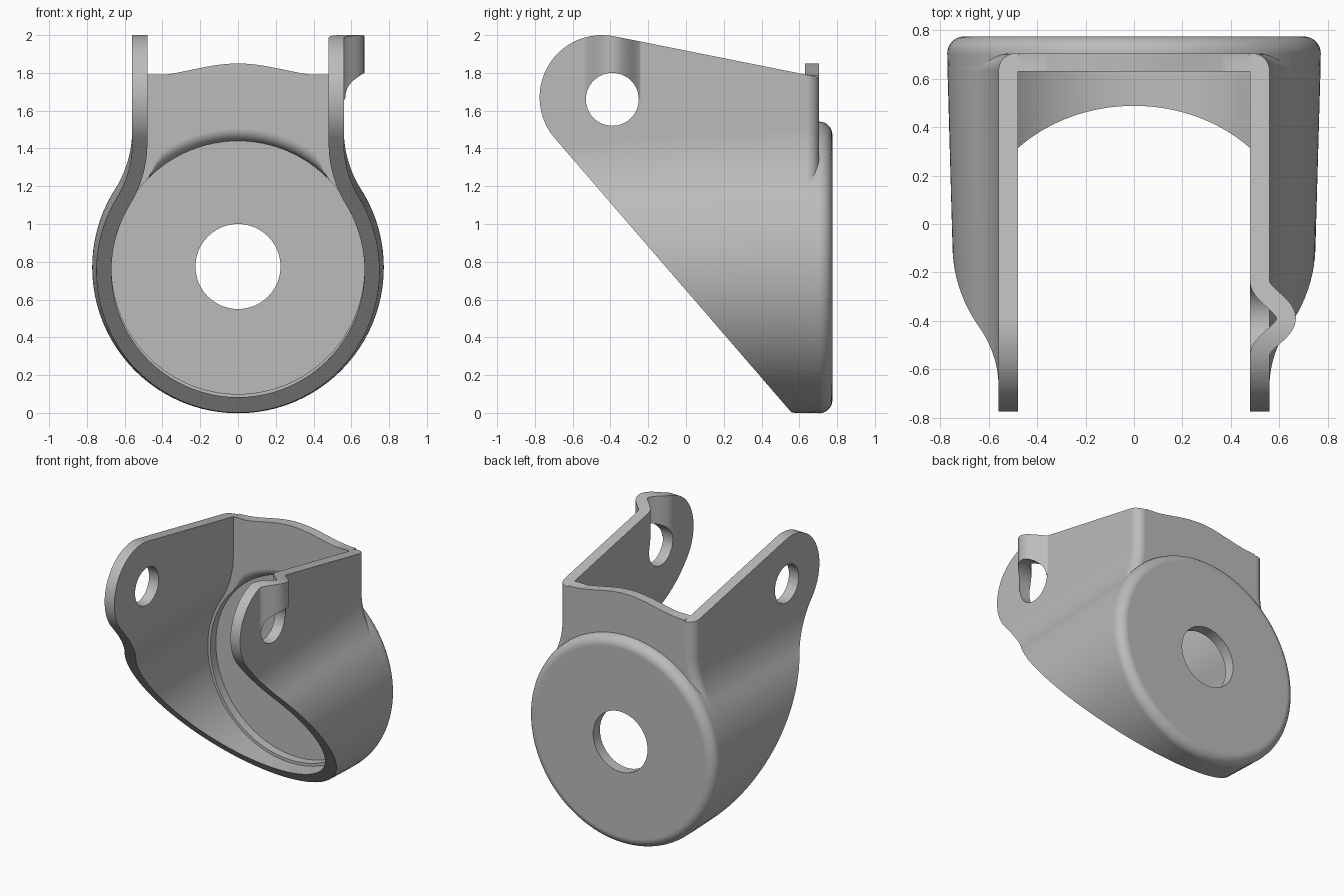
import bpy, bmesh
from math import sin, cos, pi, atan2, sqrt, radians

if "Cube" in bpy.data.objects:
    bpy.data.objects.remove(bpy.data.objects["Cube"])

ZC = 0.77  # height of the round cup's axis


def loft(name, rings):
    """Closed solid through rings of equal point count."""
    bm = bmesh.new()
    vs = [[bm.verts.new(p) for p in ring] for ring in rings]
    n = len(vs[0])
    for a, b in zip(vs, vs[1:]):
        for i in range(n):
            j = (i + 1) % n
            bm.faces.new((a[i], a[j], b[j], b[i]))
    bm.faces.new(vs[0])
    bm.faces.new(vs[-1])
    bmesh.ops.recalc_face_normals(bm, faces=bm.faces)
    me = bpy.data.meshes.new(name)
    bm.to_mesh(me)
    bm.free()
    ob = bpy.data.objects.new(name, me)
    bpy.context.collection.objects.link(ob)
    return ob


def boolean(target, other, op):
    mod = target.modifiers.new("bool", 'BOOLEAN')
    mod.operation, mod.solver, mod.object = op, 'EXACT', other
    bpy.context.view_layer.objects.active = target
    bpy.ops.object.modifier_apply(modifier=mod.name)
    bpy.data.objects.remove(other)


def keyhole(y, off=0.0):
    """Round cup blending into a straight neck, inset by off."""
    R = 0.75 + 0.0286 * (y + 0.1) - off
    w, r = 0.56 - off, 0.6 + off
    dz = sqrt((R + r) ** 2 - (w + r) ** 2)
    a = atan2(dz, w + r)
    half = []
    for i in range(41):
        t = -pi / 2 + (a + pi / 2) * i / 40
        half.append((R * cos(t), ZC + R * sin(t)))
    for i in range(1, 17):
        t = pi + a * (1 - i / 16)
        half.append((w + r + r * cos(t), ZC + dz + r * sin(t)))
    half.append((w, 2.2))
    pts = half + [(-x, z) for x, z in reversed(half[1:])]
    return [(x, y, z) for x, z in pts]


def circle_y(y, r, zc=ZC, flare=0.0, n=96):
    """Ring about the y axis; flare widens it near the top only."""
    ring = []
    for i in range(n):
        t = 2 * pi * i / n
        k = min(1, max(0, (cos(t) - 0.7) / 0.15))
        q = r + flare * k * k * (3 - 2 * k)
        ring.append((q * sin(t), y, zc + q * cos(t)))
    return ring


# Outer body: keyhole with rounded back corners, plus the raised round back
steps = [pi / 2 * i / 8 for i in range(9)]
body = loft("fork_bracket", [keyhole(-0.9)] +
            [keyhole(0.635 + 0.07 * sin(t), 0.07 * (1 - cos(t))) for t in steps])
disc = loft("raised_disc", [circle_y(0.5, 0.75), circle_y(0.635, 0.7695)] +
            [circle_y(0.705 + 0.07 * sin(t), 0.702 + 0.07 * cos(t)) for t in steps])
boolean(body, disc, 'UNION')


# Pressed channel on the right ear, offset either side of a centre curve
def channel(side):
    pts = []
    for i in range(33):
        t = -0.155 + 0.31 * i / 32
        x = 0.52 + 0.055 * (1 + cos(pi * t / 0.155))
        s = -0.055 * pi / 0.155 * sin(pi * t / 0.155)
        m = sqrt(1 + s * s)
        pts.append((x + side * 0.04 / m - 0.001, -0.39 + t - side * 0.04 * s / m))
    return pts


def prism_z(name, pts, z0, z1):
    return loft(name, [[(x, y, z) for x, y in pts] for z in (z0, z1)])


outer = channel(1) + [(0.51, -0.235), (0.51, -0.545)]
inner = channel(-1) + [(0.42, -0.235), (0.42, -0.545)]
boolean(body, prism_z("channel_outside", outer, 1.66, 2.2), 'UNION')

# Hollow inside and round recess behind the disc
boolean(body, loft("cavity", [keyhole(-1.1, 0.08), keyhole(0.63, 0.08)]), 'DIFFERENCE')
recess = loft("recess", [circle_y(0.56, 0.665, flare=0.065)] +
              [circle_y(0.695 - 0.065 * cos(t), 0.67, flare=0.065 * (1 - sin(t)))
               for t in steps])
boolean(body, recess, 'DIFFERENCE')
boolean(body, prism_z("channel_inside", inner, 1.66, 2.3), 'DIFFERENCE')

# Side outline: round ears, sloping top and slanted front
a0, a1 = radians(78.7), radians(220.8)
outline = [(-0.445 + 0.33 * cos(a0 + (a1 - a0) * i / 40),
            1.67 + 0.33 * sin(a0 + (a1 - a0) * i / 40)) for i in range(41)]
outline += [(0.65, -0.104), (0.9, -0.104), (0.9, 1.738)]
trim = loft("side_outline", [[(x, y, z) for y, z in outline] for x in (-1, 1)])

# Arched top of the back plate
arch = [(x, 1.785 + 0.0325 * (1 + cos(pi * x / 0.48)))
        for x in [-0.48 + 0.03 * i for i in range(33)]]
arch += [(0.48, 1.5), (-0.48, 1.5)]
boolean(trim, loft("back_arch", [[(x, y, z) for x, z in arch] for y in (0.625, 0.85)]), 'UNION')
boolean(body, trim, 'INTERSECT')

# Centre hole in the back and axle holes through both ears
boolean(body, loft("centre_hole", [circle_y(y, 0.225, 0.775, n=64) for y in (0.6, 0.9)]),
        'DIFFERENCE')
axle = [[(x, -0.39 + 0.14 * cos(2 * pi * i / 48), 1.66 + 0.14 * sin(2 * pi * i / 48))
         for i in range(48)] for x in (-0.9, 0.9)]
boolean(body, loft("axle_hole", axle), 'DIFFERENCE')

# Plain grey metal, smooth shading with crisp cut edges
grey = bpy.data.materials.new("grey metal")
grey.diffuse_color = (0.5, 0.5, 0.5, 1)
grey.use_nodes = True
grey.node_tree.nodes["Principled BSDF"].inputs["Base Color"].default_value = grey.diffuse_color
body.data.materials.clear()
body.data.materials.append(grey)
for p in body.data.polygons:
    p.material_index = 0
bpy.ops.object.select_all(action='DESELECT')
body.select_set(True)
bpy.context.view_layer.objects.active = body
bpy.ops.object.shade_smooth_by_angle(angle=radians(30))
wn = body.modifiers.new("even_normals", 'WEIGHTED_NORMAL')
wn.keep_sharp = True
